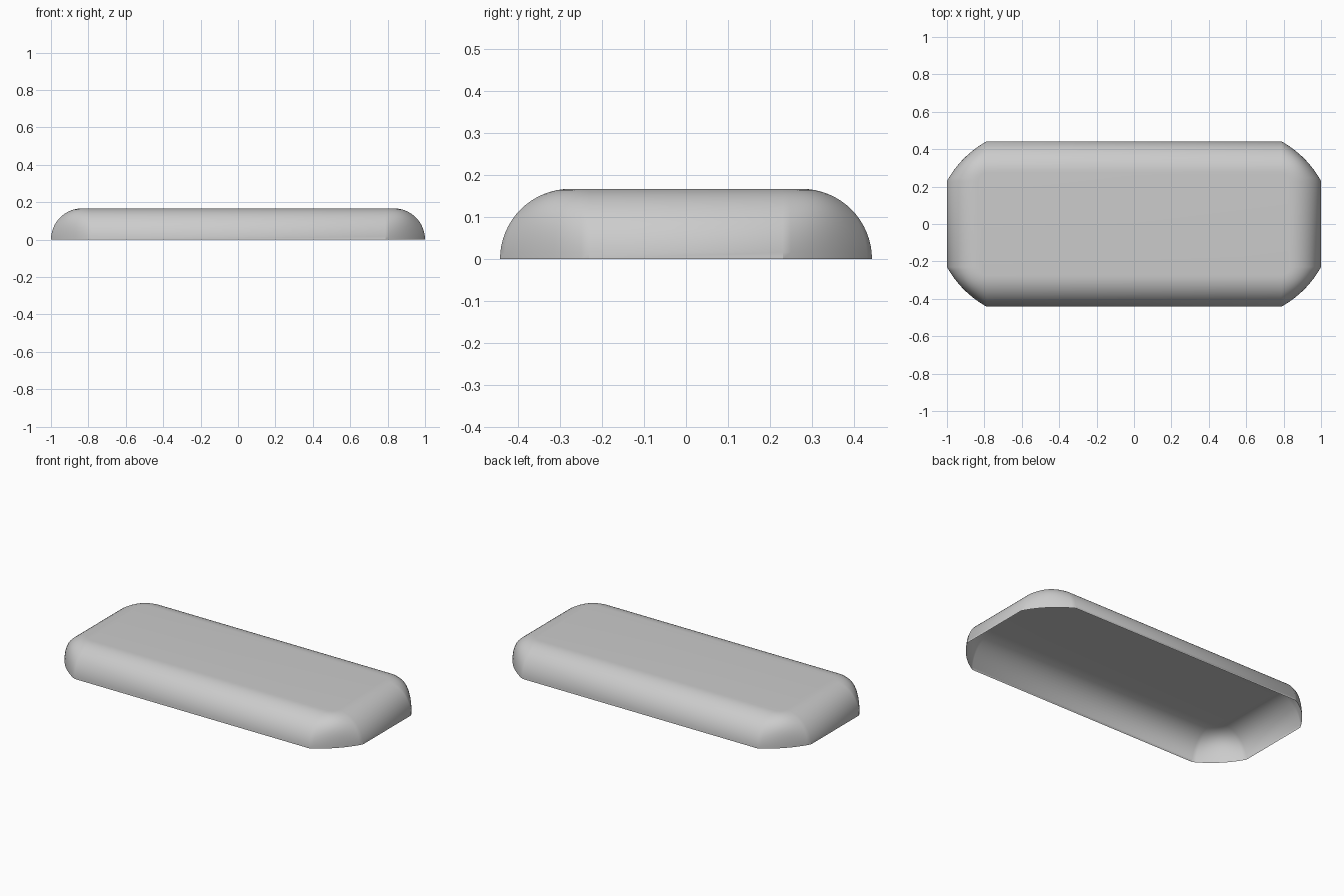
import bpy, bmesh
from math import sin, cos, pi, sqrt

if "Cube" in bpy.data.objects:
    bpy.data.objects.remove(bpy.data.objects["Cube"])

HEIGHT = 0.167             # height and radius of the rounded edge
CX, CY, CORNER = 0.788, 0.23, 0.212
RINGS, STEPS = 16, 14


def corner_arc(radius, bulge):
    """Quarter-corner points bowed off the chord by bulge * chord length."""
    pts = []
    chord = radius * sqrt(2)
    for i in range(STEPS + 1):
        t = i / STEPS
        out = bulge * chord * 4 * t * (1 - t) / sqrt(2)
        pts.append((CX + radius * (1 - t) + out, CY + radius * t + out))
    return pts


def outline(radius, bulge):
    """Full closed outline from one mirrored corner, counter-clockwise."""
    a = corner_arc(radius, bulge)
    b = [(-x, y) for x, y in reversed(a)]
    return a + b + [(-x, -y) for x, y in a] + [(-x, -y) for x, y in b]


# Open-bottomed shell: stacked outlines following a quarter-round profile
bm = bmesh.new()
rings = []
for k in range(RINGS + 1):
    phi = pi / 2 * k / RINGS
    radius = CORNER - HEIGHT * (1 - cos(phi))
    bulge = 0.07 + 0.13 * sin(phi) ** 2
    rings.append([bm.verts.new((x, y, HEIGHT * sin(phi)))
                  for x, y in outline(radius, bulge)])

for lo, hi in zip(rings, rings[1:]):
    n = len(lo)
    for i in range(n):
        j = (i + 1) % n
        bm.faces.new((lo[i], lo[j], hi[j], hi[i]))

# Flat top
bm.faces.new(rings[-1])

mesh = bpy.data.meshes.new("rounded_cover")
bm.to_mesh(mesh)
bm.free()
cover = bpy.data.objects.new("rounded_cover", mesh)
bpy.context.collection.objects.link(cover)
bpy.context.view_layer.objects.active = cover
cover.select_set(True)
bpy.ops.object.shade_smooth_by_angle()
